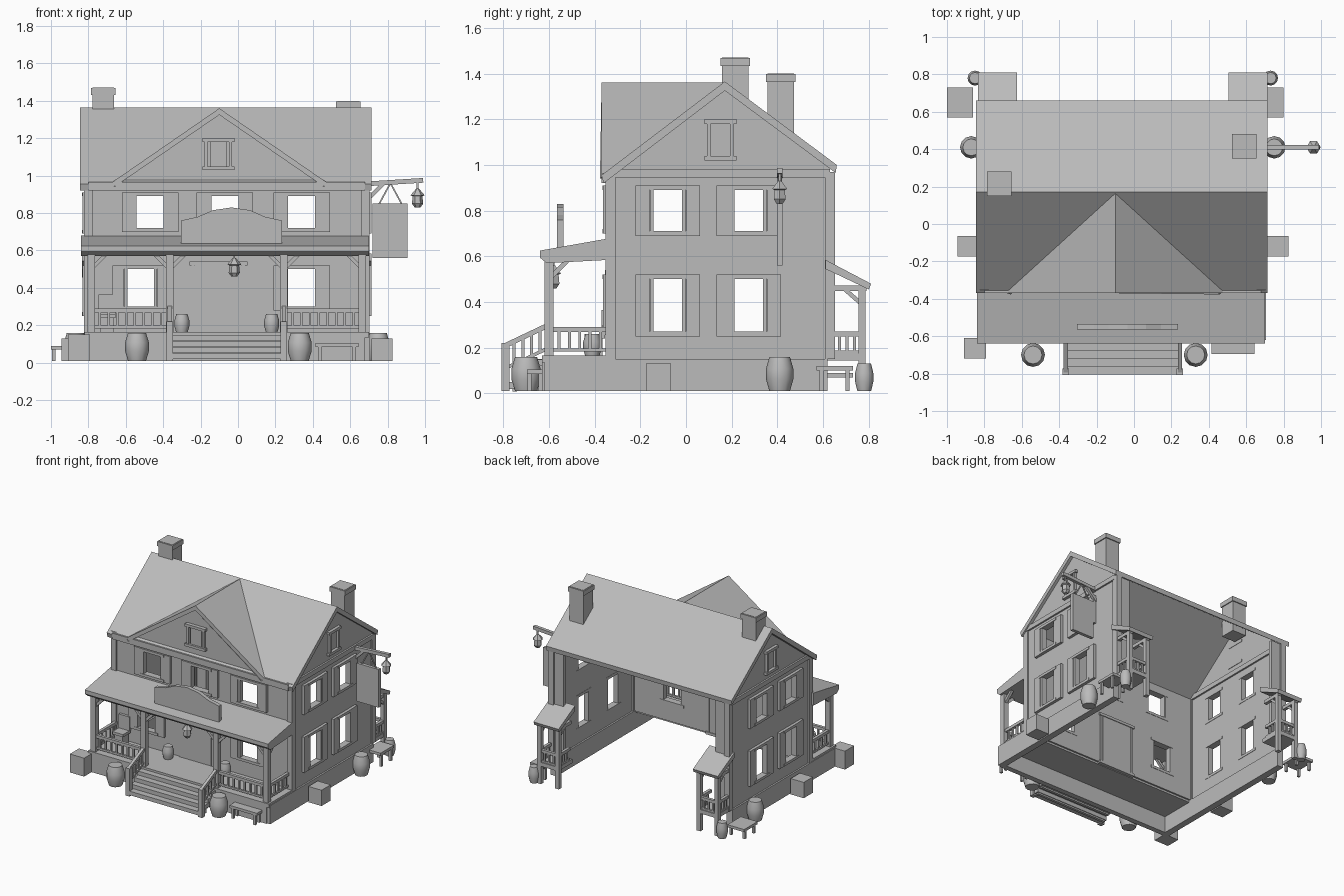
import bpy
import bmesh
import math
from mathutils import Vector, Matrix

default_cube = bpy.data.objects.get("Cube")
if default_cube:
    bpy.data.objects.remove(default_cube, do_unlink=True)

grey = bpy.data.materials.new("plain grey")
grey.use_nodes = True
grey.diffuse_color = (0.5, 0.5, 0.5, 1)
grey.node_tree.nodes["Principled BSDF"].inputs["Base Color"].default_value = grey.diffuse_color

MID = -0.06          # middle of the house across x
HALF = 0.74          # half width of the walls
FRONT, BACK = -0.33, 0.63
FLOOR, EAVE = 0.15, 0.96


def finish(name, bm, smooth=False):
    bmesh.ops.recalc_face_normals(bm, faces=bm.faces)
    mesh = bpy.data.meshes.new(name)
    bm.to_mesh(mesh)
    bm.free()
    mesh.materials.append(grey)
    obj = bpy.data.objects.new(name, mesh)
    bpy.context.collection.objects.link(obj)
    if smooth:
        bpy.ops.object.select_all(action='DESELECT')
        obj.select_set(True)
        bpy.context.view_layer.objects.active = obj
        bpy.ops.object.shade_smooth_by_angle(angle=math.radians(40))
    return obj


def box(name, centre, size):
    bm = bmesh.new()
    bmesh.ops.create_cube(bm, size=1, matrix=Matrix.Translation(centre) @ Matrix.Diagonal((*size, 1)))
    return finish(name, bm)


def panel(name, axis, plane, depth, left, right, low, high):
    """Upright board lying in the plane x = plane or y = plane."""
    u, z, w, h = (left + right) / 2, (low + high) / 2, right - left, high - low
    if axis == 'x':
        return box(name, (plane, u, z), (depth, w, h))
    return box(name, (u, plane, z), (w, depth, h))


def beam(name, start, end, thick):
    start, end = Vector(start), Vector(end)
    along = end - start
    turn = along.to_track_quat('Z', 'Y').to_matrix().to_4x4()
    bm = bmesh.new()
    bmesh.ops.create_cube(bm, size=1, matrix=Matrix.Translation((start + end) / 2) @ turn
                          @ Matrix.Diagonal((thick, thick, along.length, 1)))
    return finish(name, bm)


def prism(name, axis, profile, start, end, end_rule=None):
    """Extrude a (u, z) profile along an axis; end_rule can bend the far cap."""
    def place(u, z, a):
        return (a, u, z) if axis == 'x' else (u, a, z)
    bm = bmesh.new()
    near = [bm.verts.new(place(u, z, start)) for u, z in profile]
    far = [bm.verts.new(place(u, z, end_rule(z) if end_rule else end)) for u, z in profile]
    bm.faces.new(near)
    bm.faces.new(far[::-1])
    for i in range(len(profile)):
        j = (i + 1) % len(profile)
        bm.faces.new((near[i], near[j], far[j], far[i]))
    return finish(name, bm)


def lathe(name, x, y, base, rings, sides=12):
    bm = bmesh.new()
    loops = [[bm.verts.new((x + r * math.cos(math.tau * k / sides), y + r * math.sin(math.tau * k / sides),
                            base + h)) for k in range(sides)] for r, h in rings]
    for a, b in zip(loops, loops[1:]):
        for k in range(sides):
            bm.faces.new((a[k], a[k - 1], b[k - 1], b[k]))
    bm.faces.new(loops[0])
    bm.faces.new(loops[-1])
    return finish(name, bm, sides > 8)


def barrel(name, x, y, r, h, base=0.01):
    lathe(name, x, y, base, [(r * 0.75, 0), (r, h * 0.35), (r, h * 0.65), (r * 0.75, h)])


def lantern(name, x, y, base):
    lathe(name, x, y, base, [(0.015, 0), (0.03, 0.02), (0.026, 0.06), (0.038, 0.065), (0.008, 0.1)], 6)
    beam(name + "_hook", (x, y, base + 0.09), (x, y, base + 0.14), 0.01)


def wall(name, axis, plane, left, right, openings):
    """Wall sheet split on the opening edges, with the opening cells left out."""
    us = sorted({left, right, *[v for o in openings for v in o[:2]]})
    zs = sorted({FLOOR, EAVE, *[v for o in openings for v in o[2:]]})
    bm = bmesh.new()
    grid = [[bm.verts.new((plane, u, z) if axis == 'x' else (u, plane, z)) for z in zs] for u in us]
    for i in range(len(us) - 1):
        for j in range(len(zs) - 1):
            u, z = (us[i] + us[i + 1]) / 2, (zs[j] + zs[j + 1]) / 2
            if not any(o[0] < u < o[1] and o[2] < z < o[3] for o in openings):
                bm.faces.new((grid[i][j], grid[i + 1][j], grid[i + 1][j + 1], grid[i][j + 1]))
    solid = finish(name, bm).modifiers.new("thickness", 'SOLIDIFY')
    solid.thickness, solid.offset = 0.025, 0


def window_trim(axis, plane, opening, shutters=True):
    left, right, low, high = opening
    for z in (low, high):
        panel("window_rail", axis, plane, 0.05, left - 0.02, right + 0.02, z - 0.01, z + 0.01)
    for u in (left, right):
        panel("window_stile", axis, plane, 0.04, u - 0.008, u + 0.008, low, high)
    if shutters:
        for u in (left - 0.04, right + 0.04):
            panel("shutter", axis, plane, 0.045, u - 0.031, u + 0.031, low - 0.01, high + 0.01)


def railing(name, start, end, height, count):
    start, end = Vector(start), Vector(end)
    up = Vector((0, 0, height))
    beam(name + "_top", start + up, end + up, 0.022)
    beam(name + "_bottom", start, end, 0.015)
    for k in range(1, count):
        foot = start.lerp(end, k / count)
        beam(name + "_baluster", foot, foot + up, 0.013)


def bench(name, x, y, w, d, h):
    box(name + "_seat", (x, y, h), (w, d, 0.02))
    for sx in (-0.4, 0.4):
        for sy in (-0.35, 0.35):
            beam(name + "_leg", (x + sx * w, y + sy * d, 0.01), (x + sx * w, y + sy * d, h), 0.018)


# Walls with window openings and an open back
front_openings = [(x - 0.08, x + 0.08, 0.71, 0.9) for x in (-0.47, -0.07, 0.34)]
front_openings += [(x - 0.08, x + 0.08, 0.29, 0.51) for x in (-0.52, 0.34)]
side_openings = [(y - 0.07, y + 0.07, low, high) for y in (-0.08, 0.275)
                 for low, high in ((0.26, 0.51), (0.7, 0.9))]
wall("front_wall", 'y', FRONT, MID - HALF, MID + HALF, front_openings)
for opening in front_openings:
    window_trim('y', FRONT - 0.01, opening)
for s in (-1, 1):
    side = MID + s * HALF
    wall("side_wall", 'x', side, FRONT, BACK, side_openings)
    for opening in side_openings:
        window_trim('x', side + s * 0.01, opening)
    box("back_return", (side - s * 0.05, BACK, 0.56), (0.1, 0.025, 0.82))
    for y in (FRONT, BACK):
        box("corner_board", (side, y, 0.56), (0.045, 0.045, 0.82))
    # Gable end and its attic window
    prism("side_gable", 'x', [(FRONT, EAVE), (0.17, 1.34), (BACK, EAVE + 0.04), (BACK, EAVE)],
          side - 0.012, side + 0.012)
    panel("side_cornice", 'x', side, 0.05, FRONT, BACK, 0.945, 0.98)
    window_trim('x', side + s * 0.01, (0.1, 0.2, 1.03, 1.19), False)
    # Foundation
    panel("side_foundation", 'x', side, 0.05, -0.62, 0.62, 0.01, FLOOR)
panel("front_foundation", 'y', -0.61, 0.04, MID - HALF, MID + HALF, 0.01, FLOOR)
panel("front_cornice", 'y', FRONT - 0.015, 0.05, MID - HALF, MID + HALF, 0.92, 0.965)

# Door
panel("door", 'y', FRONT, 0.04, -0.23, 0.02, FLOOR, 0.52)
window_trim('y', FRONT, (-0.24, 0.03, FLOOR, 0.53), False)

# Main roof and front cross gable
prism("main_roof", 'x', [(-0.37, 0.955), (0.17, 1.365), (0.66, 1.0), (0.655, 0.965), (0.17, 1.325), (-0.36, 0.92)],
      MID - 0.785, MID + 0.775)
peak, reach = -0.1, 0.58
prism("cross_roof", 'y', [(peak - reach, 0.96), (peak, 1.36), (peak + reach, 0.96),
                          (peak + reach - 0.02, 0.94), (peak, 1.325), (peak - reach + 0.02, 0.94)],
      -0.37, 0, lambda z: -0.37 + (z - 0.945) * 1.32)
prism("front_gable", 'y', [(peak - reach + 0.03, 0.95), (peak, 1.34), (peak + reach - 0.03, 0.95)],
      FRONT - 0.012, FRONT + 0.012)
window_trim('y', FRONT - 0.015, (peak - 0.07, peak + 0.06, 1.04, 1.19), False)
panel("attic_shutter", 'y', FRONT - 0.015, 0.02, peak - 0.05, peak + 0.04, 1.05, 1.18)

# Chimneys
for x, y, base, top in ((-0.72, 0.215, 1.2, 1.47), (0.59, 0.415, 1.08, 1.4)):
    box("chimney", (x, y, (base + top) / 2), (0.115, 0.115, top - base))
    box("chimney_cap", (x, y, top - 0.02), (0.13, 0.13, 0.035))

# Front porch
box("porch_floor", (MID, -0.48, FLOOR), (HALF * 2 + 0.04, 0.3, 0.03))
prism("porch_roof", 'x', [(-0.64, 0.625), (FRONT, 0.68), (FRONT, 0.585), (-0.61, 0.57), (-0.64, 0.595)],
      MID - 0.78, MID + 0.76)
for s in (-1, 1):
    outer, inner = MID + s * 0.725, MID + s * 0.305
    for x in (outer, inner):
        beam("porch_post", (x, -0.6, FLOOR), (x, -0.6, 0.59), 0.04)
        for d in (-1, 1):
            if (x == inner) or d == -s:
                beam("porch_brace", (x, -0.6, 0.5), (x + d * 0.08, -0.6, 0.58), 0.02)
    beam("side_brace", (outer, -0.6, 0.5), (outer, -0.52, 0.58), 0.02)
    railing("porch_railing", (outer, -0.6, 0.19), (inner, -0.6, 0.19), 0.09, 9)
    railing("side_railing", (outer, -0.6, 0.19), (outer, FRONT, 0.19), 0.09, 6)
    # Stair rail and newel
    railing("stair_railing", (inner, -0.79, 0.11), (inner, -0.6, 0.2), 0.1, 5)
    beam("stair_newel", (inner, -0.79, 0.01), (inner, -0.79, 0.22), 0.035)
for k in range(4):
    box("stair_step", (MID, -0.77 + k * 0.043, 0.035 + k * 0.033), (0.62, 0.07, 0.03))
    box("stair_riser", (MID, -0.75 + k * 0.043, 0.025 + k * 0.033), (0.6, 0.02, 0.033))

# Arched sign on the porch roof
arch = [(-0.27, 0.63), (0.27, 0.63), (0.27, 0.76), (0.18, 0.78), (0.1, 0.815), (0, 0.83)]
arch += [(-u, z) for u, z in arch[4:1:-1]]
prism("arched_sign", 'y', [(u - 0.035, z) for u, z in arch], -0.565, -0.535)
lantern("porch_lantern", -0.02, -0.58, 0.46)

# Hanging sign and lantern on a bracket
beam("sign_bracket", (0.67, 0.41, 0.955), (0.99, 0.41, 0.975), 0.025)
beam("bracket_brace", (0.68, 0.41, 0.86), (0.78, 0.41, 0.96), 0.02)
for x in (0.75, 0.88):
    beam("sign_chain", (x, 0.41, 0.84), (0.815, 0.41, 0.96), 0.008)
panel("hanging_sign", 'y', 0.41, 0.025, 0.72, 0.905, 0.56, 0.85)
lantern("bracket_lantern", 0.96, 0.41, 0.83)

# Small back porches on both corners
for s in (-1, 1):
    x = MID + s * 0.67
    box("back_floor", (x, 0.7, 0.16), (0.17, 0.17, 0.03))
    prism("back_roof", 'x', [(0.61, 0.585), (0.81, 0.48), (0.8, 0.455), (0.61, 0.545)], x - 0.105, x + 0.105)
    for d in (-0.075, 0.075):
        beam("back_post", (x + d, 0.77, 0.01), (x + d, 0.77, 0.47), 0.032)
        beam("back_brace", (x + d, 0.77, 0.39), (x + d, 0.69, 0.46), 0.018)
        beam("back_beam", (x + d, 0.63, 0.46), (x + d, 0.79, 0.46), 0.025)
        railing("back_railing", (x + d, 0.64, 0.18), (x + d, 0.77, 0.18), 0.08, 4)
    railing("back_end_railing", (x - 0.075, 0.77, 0.18), (x + 0.075, 0.77, 0.18), 0.08, 4)
    # Goods along the side walls
    box("side_crate", (MID + s * 0.83, -0.12, 0.07), (0.11, 0.11, 0.12))
    barrel("side_barrel", MID + s * 0.81, 0.41, 0.06, 0.15)
    barrel("back_barrel", MID + s * 0.79, 0.78, 0.04, 0.12)
    barrel("front_barrel", -0.105 + s * 0.435, -0.7, 0.064, 0.15)
    barrel("porch_barrel", MID + s * 0.24, -0.41, 0.04, 0.1, FLOOR + 0.01)
bench("left_stool", 0.74, 0.65, 0.12, 0.16, 0.11)
bench("right_stool", -0.93, 0.65, 0.14, 0.16, 0.08)
bench("front_bench", 0.53, -0.66, 0.23, 0.07, 0.095)
box("front_crate", (-0.85, -0.665, 0.08), (0.12, 0.11, 0.14))

# Porch chair
box("chair_seat", (-0.7, -0.4, 0.25), (0.09, 0.09, 0.02))
box("chair_back", (-0.7, -0.36, 0.31), (0.09, 0.02, 0.11))
box("chair_base", (-0.7, -0.4, 0.2), (0.07, 0.07, 0.09))
